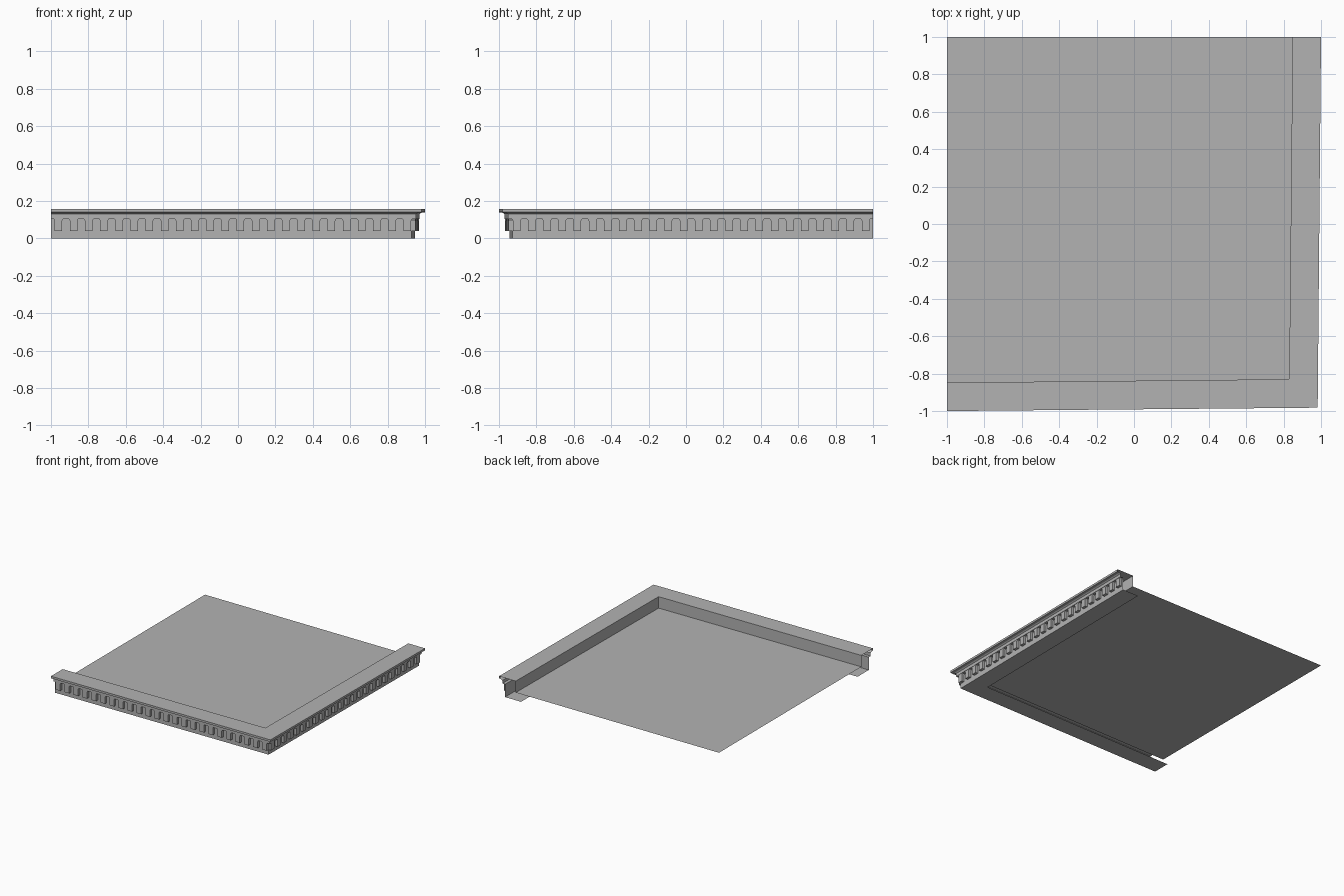
import bpy
import bmesh

cube = bpy.data.objects.get("Cube")
if cube:
    bpy.data.objects.remove(cube, do_unlink=True)

stone = bpy.data.materials.new("grey stone")
stone.use_nodes = True
stone.diffuse_color = (0.45, 0.45, 0.45, 1)
stone.node_tree.nodes["Principled BSDF"].inputs["Base Color"].default_value = (0.45, 0.45, 0.45, 1)

TAPER = 0.018      # the arms draw in slightly toward the corner
SLAB_Z = 0.063


def finish(name, bm):
    bmesh.ops.recalc_face_normals(bm, faces=bm.faces)
    mesh = bpy.data.meshes.new(name)
    bm.to_mesh(mesh)
    bm.free()
    mesh.materials.append(stone)
    obj = bpy.data.objects.new(name, mesh)
    bpy.context.collection.objects.link(obj)
    return obj


def on_arm(along, out, z, side):
    """Point on the front arm, or on its reflection across the corner diagonal."""
    out -= TAPER * (along + 1) / 2
    return (out, -along, z) if side else (along, -out, z)


# Cornice: open moulding profile swept along both arms and mitred at the corner
profile = [(0.80, 0), (0.945, 0), (0.945, 0.105), (0.97, 0.105), (0.97, 0.13),
           (0.98, 0.137), (1.0, 0.14), (1.0, 0.157), (0.848, 0.157), (0.848, SLAB_Z)]
bm = bmesh.new()
rows = []
for out, z in profile:
    corner = out - TAPER
    rows.append([bm.verts.new(p) for p in (on_arm(-1, out, z, False),
                                           (corner, -corner, z),
                                           on_arm(-1, out, z, True))])
for a, b in zip(rows, rows[1:]):
    for i in range(2):
        bm.faces.new((a[i], a[i + 1], b[i + 1], b[i]))
finish("cornice_moulding", bm)

# Dentils: blocks with flared tops, so the gaps between them have clipped corners
outline = [(-0.02, 0.04), (0.02, 0.04), (0.02, 0.094), (0.026, 0.105),
           (-0.026, 0.105), (-0.02, 0.094)]
for side, name in enumerate(("front_dentils", "side_dentils")):
    bm = bmesh.new()
    for i in range(24):
        centre = -0.96 + 0.0811 * i
        back, front = [[bm.verts.new(on_arm(centre + u, out, z, side)) for u, z in outline]
                       for out in (0.945, 0.967)]
        bm.faces.new(front)
        bm.faces.new(back)
        for j in range(len(outline)):
            k = (j + 1) % len(outline)
            bm.faces.new((back[j], back[k], front[k], front[j]))
    finish(name, bm)

# Flat roof sheet inside the parapet
bm = bmesh.new()
corner = 0.85 - TAPER
bm.faces.new([bm.verts.new((x, y, SLAB_Z)) for x, y in
              ((-1, -0.85), (corner, -corner), (0.85, 1), (-1, 1))])
bmesh.ops.recalc_face_normals(bm, faces=bm.faces)
if bm.faces[:][0].normal.z < 0:
    bmesh.ops.reverse_faces(bm, faces=bm.faces)
finish("roof_slab", bm)
